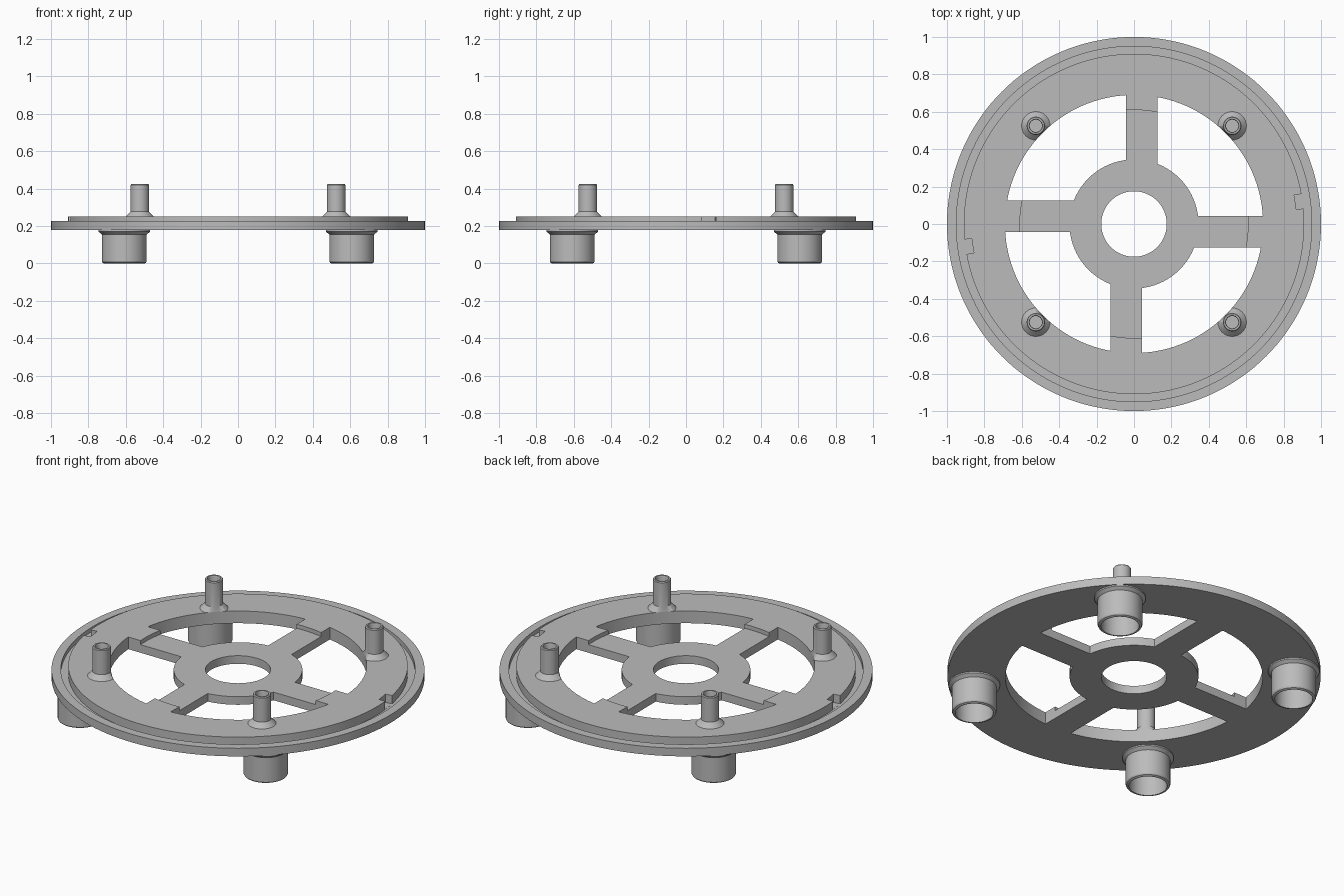
import bpy, bmesh, math
from mathutils import Matrix, Vector

cube = bpy.data.objects.get("Cube")
if cube:
    bpy.data.objects.remove(cube, do_unlink=True)

GREY = (0.5, 0.5, 0.5, 1)
grey = bpy.data.materials.new("plain_grey")
grey.use_nodes = True
grey.diffuse_color = GREY
grey.node_tree.nodes["Principled BSDF"].inputs["Base Color"].default_value = GREY


def add_object(name, bm):
    bmesh.ops.recalc_face_normals(bm, faces=bm.faces)
    mesh = bpy.data.meshes.new(name)
    bm.to_mesh(mesh)
    bm.free()
    mesh.materials.append(grey)
    obj = bpy.data.objects.new(name, mesh)
    bpy.context.collection.objects.link(obj)
    return obj


def smooth(obj):
    bpy.ops.object.select_all(action="DESELECT")
    obj.select_set(True)
    bpy.context.view_layer.objects.active = obj
    bpy.ops.object.shade_smooth_by_angle(angle=math.radians(25))


def lathe(profile, steps, closed=False):
    """Spin an (r, z) profile around the z axis."""
    bm = bmesh.new()
    verts = [bm.verts.new((r, 0, z)) for r, z in profile]
    pairs = list(zip(verts, verts[1:]))
    if closed:
        pairs.append((verts[-1], verts[0]))
    edges = [bm.edges.new(p) for p in pairs]
    bmesh.ops.spin(bm, geom=verts + edges, cent=(0, 0, 0), axis=(0, 0, 1),
                   angle=math.tau, steps=steps)
    bmesh.ops.remove_doubles(bm, verts=bm.verts, dist=1e-5)
    return bm


def arc(r, a0, a1, n=32):
    return [(r * math.cos(a0 + (a1 - a0) * i / n),
             r * math.sin(a0 + (a1 - a0) * i / n)) for i in range(n + 1)]


def add_prism(bm, outline, z0, z1, turn):
    """Extrude a flat outline from z0 to z1, turned around z."""
    spin = Matrix.Rotation(turn, 4, "Z")
    face = bm.faces.new([bm.verts.new(spin @ Vector((x, y, z0))) for x, y in outline])
    top = bmesh.ops.extrude_face_region(bm, geom=[face])["geom"]
    bmesh.ops.translate(bm, vec=(0, 0, z1 - z0),
                        verts=[v for v in top if isinstance(v, bmesh.types.BMVert)])


# Plate: hub, recessed spokes, raised ring, groove and outer rim in one profile
BASE, STEP, TOP, FLOOR = 0.178, 0.226, 0.25, 0.2
HUB, RING = 0.345, 0.69
plate = add_object("base_plate", lathe(
    [(0.175, BASE), (1, BASE), (1, STEP), (0.95, STEP), (0.95, FLOOR),
     (0.91, FLOOR), (0.91, TOP), (0.61, TOP), (0.61, STEP), (0.175, STEP)],
    144, closed=True))

# Cutter: four openings between offset spokes, and two notches in the ring edge
NEAR, FAR = 0.042, 0.126
opening = (arc(RING, math.asin(NEAR / RING), math.acos(FAR / RING))
           + arc(HUB, math.acos(FAR / HUB), math.asin(NEAR / HUB)))
n0, n1 = math.radians(5.2), math.radians(10.2)
notch = arc(0.93, n0, n1, 4) + arc(0.87, n1, n0, 4)
bm = bmesh.new()
for i in range(4):
    add_prism(bm, opening, 0, 0.5, i * math.pi / 2)
for i in range(2):
    add_prism(bm, notch, FLOOR + 0.001, 0.5, i * math.pi)
cutter = add_object("opening_cutter", bm)
cutter.hide_render = True

cut = plate.modifiers.new("openings", "BOOLEAN")
cut.operation = "DIFFERENCE"
cut.solver = "EXACT"
cut.object = cutter
bpy.ops.object.select_all(action="DESELECT")
bpy.context.view_layer.objects.active = plate
plate.select_set(True)
bpy.ops.object.modifier_apply(modifier=cut.name)
bpy.data.objects.remove(cutter, do_unlink=True)
smooth(plate)

# Hollow pins above and hollow feet below, one of each per quadrant
PIN = [(0.076, TOP), (0.049, 0.278), (0.049, 0.42), (0.045, 0.425),
       (0.036, 0.425), (0.033, 0.415), (0.033, 0.3), (0, 0.3)]
FOOT = [(0.138, BASE), (0.138, 0.17), (0.12, 0.155), (0.12, 0.012),
        (0.116, 0.004), (0.108, 0), (0.102, 0), (0.102, 0.172), (0, 0.172)]
for side, sx in (("left", 1), ("right", -1)):
    for end, sy in (("front", -1), ("back", 1)):
        bm = lathe(PIN, 32)
        bmesh.ops.translate(bm, verts=bm.verts, vec=(sx * 0.525, sy * 0.525, 0))
        # Trim the flared pin base flush with the opening wall
        for v in bm.verts:
            r = v.co.xy.length
            if v.co.z < 0.26 and r < RING:
                v.co.xy *= RING / r
        smooth(add_object(f"{end}_{side}_pin", bm))

        bm = lathe(FOOT, 48)
        bmesh.ops.translate(bm, verts=bm.verts, vec=(sx * 0.608, sy * 0.608, 0))
        smooth(add_object(f"{end}_{side}_foot", bm))
